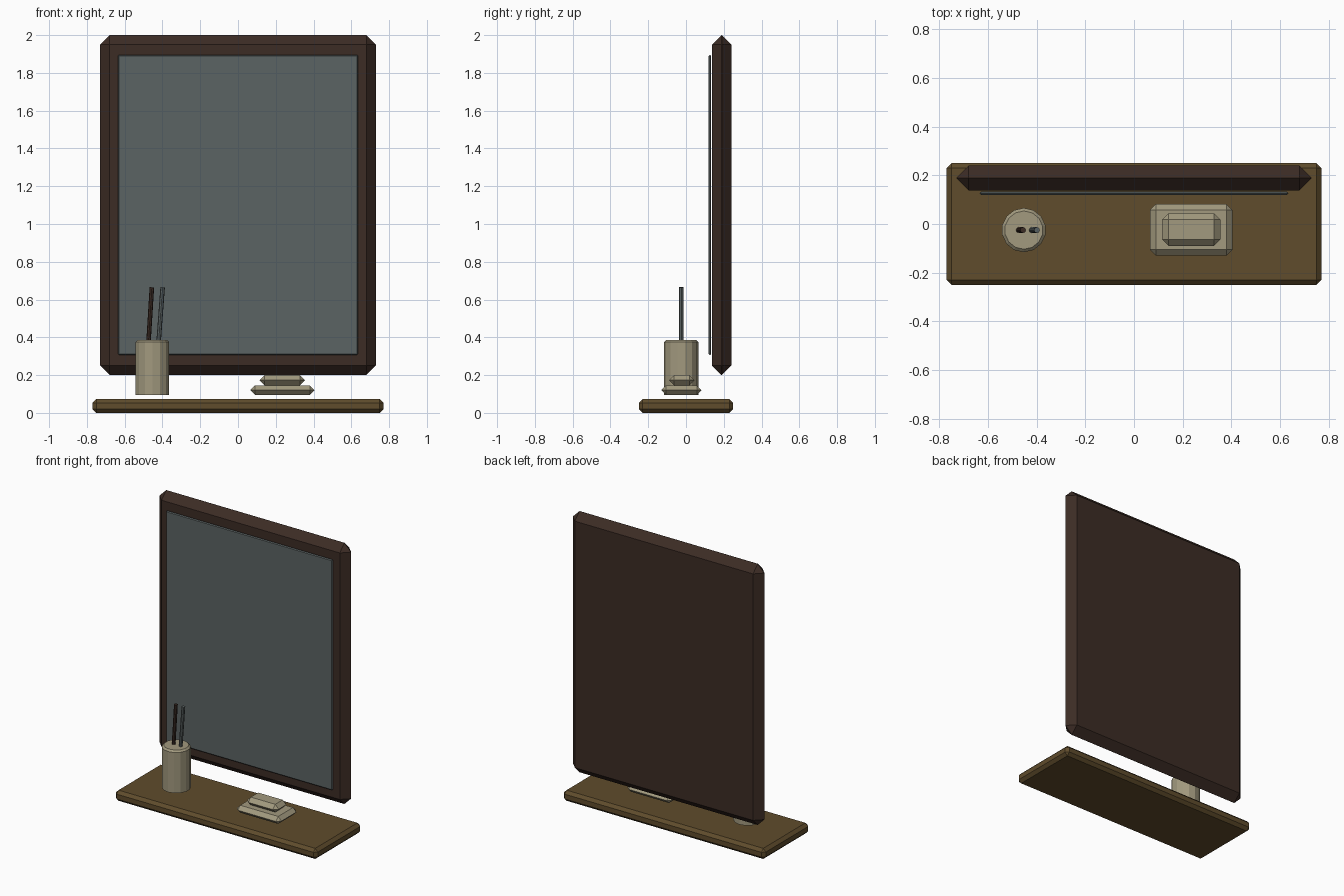
import bpy, bmesh, math
from mathutils import Vector

if "Cube" in bpy.data.objects:
    bpy.data.objects.remove(bpy.data.objects["Cube"])


def material(name, rgb):
    m = bpy.data.materials.new(name)
    m.diffuse_color = (*rgb, 1)
    m.use_nodes = True
    m.node_tree.nodes["Principled BSDF"].inputs["Base Color"].default_value = m.diffuse_color
    return m


WOOD = material("oak brown", (0.115, 0.072, 0.025))
DARK = material("dark walnut", (0.045, 0.025, 0.018))
GLASS = material("mirror grey", (0.105, 0.125, 0.125))
CERAMIC = material("cream ceramic", (0.36, 0.32, 0.21))


def finish(bm, name, mat):
    bmesh.ops.recalc_face_normals(bm, faces=bm.faces)
    me = bpy.data.meshes.new(name)
    bm.to_mesh(me)
    bm.free()
    me.materials.append(mat)
    ob = bpy.data.objects.new(name, me)
    bpy.context.collection.objects.link(ob)
    return ob


def box(name, lo, hi, bevel, mat):
    """Chamfered box between two corners."""
    lo, hi = Vector(lo), Vector(hi)
    bm = bmesh.new()
    bmesh.ops.create_cube(bm, size=1)
    for v in bm.verts:
        v.co = (lo + hi) / 2 + v.co * (hi - lo)
    bmesh.ops.bevel(bm, geom=bm.edges[:], offset=bevel, segments=1,
                    affect='EDGES', clamp_overlap=True)
    return finish(bm, name, mat)


def rod(name, start, end, radius, sides, mat, rim=0):
    """Cylinder between two points, with an optional chamfer on the ends."""
    start, end = Vector(start), Vector(end)
    axis = end - start
    bm = bmesh.new()
    bmesh.ops.create_cone(bm, cap_ends=True, segments=sides, radius1=radius,
                          radius2=radius, depth=axis.length)
    if rim:
        edges = [e for e in bm.edges if all(v.co.z > 0 for v in e.verts)]
        bmesh.ops.bevel(bm, geom=edges, offset=rim, segments=1, affect='EDGES')
    rot = Vector((0, 0, 1)).rotation_difference(axis).to_matrix()
    for v in bm.verts:
        v.co = rot @ v.co + (start + end) / 2
    return finish(bm, name, mat)


# Shelf board and the mirror above it
box("shelf", (-0.77, -0.25, 0), (0.77, 0.25, 0.073), 0.02, WOOD)
box("mirror_frame", (-0.73, 0.138, 0.2), (0.73, 0.24, 2.0), 0.0505, DARK)
box("mirror_glass", (-0.635, 0.12, 0.306), (0.635, 0.133, 1.896), 0.006, GLASS)

# Cup with two leaning brushes
rod("cup", (-0.453, -0.025, 0.095), (-0.453, -0.025, 0.387), 0.091, 14, CERAMIC, 0.012)
rod("dark_brush", (-0.476, -0.025, 0.34), (-0.456, -0.025, 0.665), 0.012, 8, DARK)
rod("grey_brush", (-0.423, -0.025, 0.34), (-0.399, -0.025, 0.665), 0.012, 8, GLASS)

# Soap dish and soap
box("soap_dish", (0.065, -0.13, 0.095), (0.405, 0.082, 0.146), 0.025, CERAMIC)
box("soap", (0.115, -0.09, 0.146), (0.355, 0.044, 0.2), 0.0265, CERAMIC)
